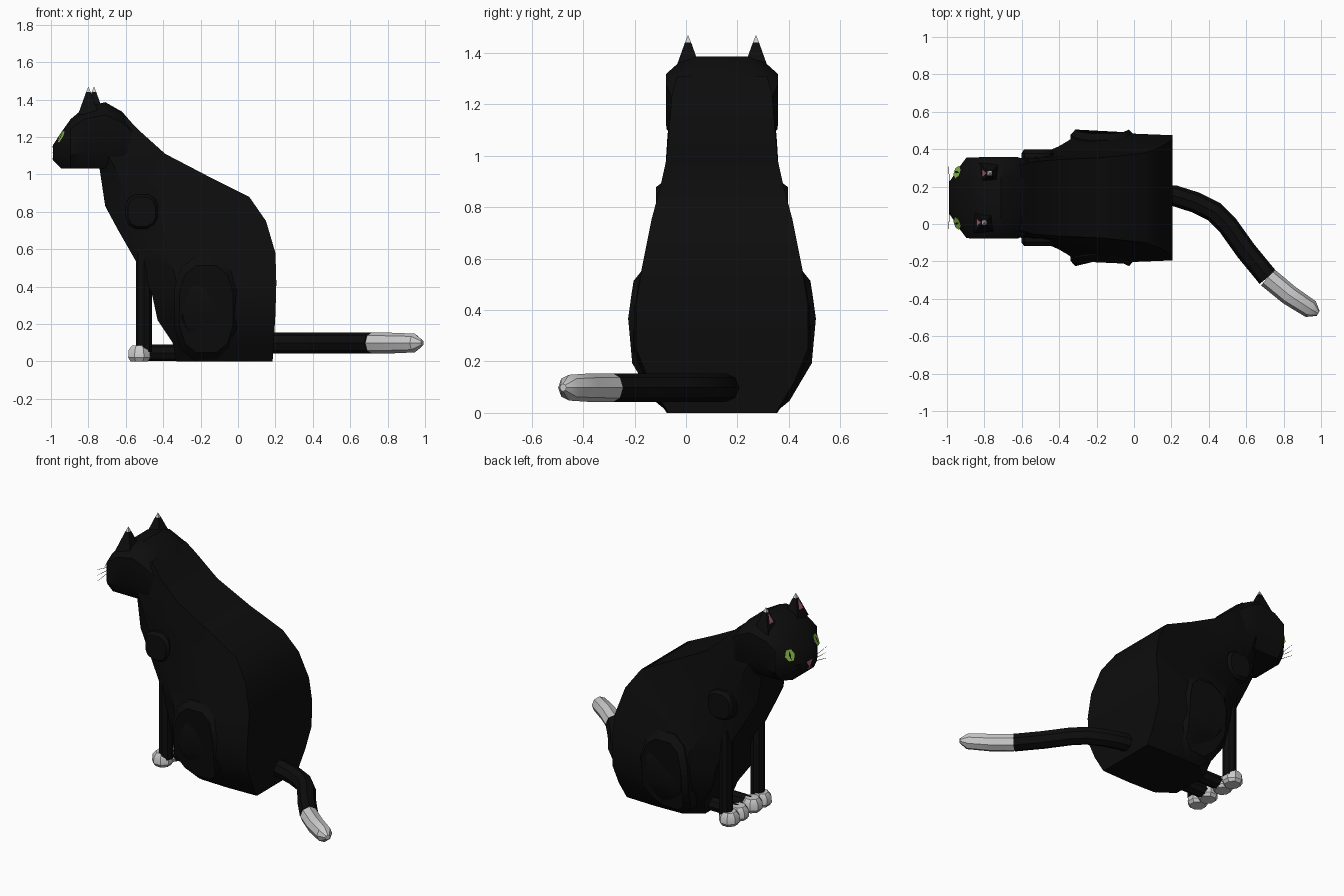
import bpy, bmesh, math
from mathutils import Vector
from mathutils.bvhtree import BVHTree

if "Cube" in bpy.data.objects:
    bpy.data.objects.remove(bpy.data.objects["Cube"])

CY = 0.14  # the cat's plane of symmetry


def material(name, rgb):
    m = bpy.data.materials.new(name)
    m.diffuse_color = (*rgb, 1)
    m.use_nodes = True
    m.node_tree.nodes["Principled BSDF"].inputs["Base Color"].default_value = m.diffuse_color
    return m


BLACK = material("black fur", (0.004, 0.004, 0.004))
WHITE = material("white fur", (0.75, 0.75, 0.75))
GREEN = material("eye green", (0.25, 0.5, 0.06))
PINK = material("pink", (0.45, 0.13, 0.17))


def make(name, verts, faces, mat, smooth=True):
    bm = bmesh.new()
    vs = [bm.verts.new(v) for v in verts]
    for f in faces:
        bm.faces.new([vs[i] for i in f])
    if len(faces) > 1:
        bmesh.ops.recalc_face_normals(bm, faces=bm.faces)
    me = bpy.data.meshes.new(name)
    bm.to_mesh(me)
    bm.free()
    me.materials.append(mat)
    ob = bpy.data.objects.new(name, me)
    bpy.context.collection.objects.link(ob)
    if smooth:
        bpy.ops.object.select_all(action='DESELECT')
        ob.select_set(True)
        bpy.context.view_layer.objects.active = ob
        bpy.ops.object.shade_smooth_by_angle(angle=math.radians(35))
    return ob


def loft(name, rings, mat, smooth=True):
    n = len(rings[0])
    verts = [v for r in rings for v in r]
    faces = [(k * n + i, k * n + (i + 1) % n, (k + 1) * n + (i + 1) % n, (k + 1) * n + i)
             for k in range(len(rings) - 1) for i in range(n)]
    faces += [tuple(range(n)), tuple(range(len(verts) - n, len(verts)))]
    return make(name, verts, faces, mat, smooth)


def tube(name, path, radii, mat, n=8, phase=0.0, smooth=True):
    pts = [Vector(p) for p in path]
    rings = []
    for i, p in enumerate(pts):
        t = (pts[min(i + 1, len(pts) - 1)] - pts[max(i - 1, 0)]).normalized()
        up = Vector((0, 0, 1)) if abs(t.z) < 0.9 else Vector((1, 0, 0))
        a = t.cross(up).normalized()
        b = a.cross(t)
        ang = [phase + 2 * math.pi * k / n for k in range(n)]
        rings.append([p + radii[i] * (a * math.cos(u) + b * math.sin(u)) for u in ang])
    return loft(name, rings, mat, smooth)


# Body: slanted rings given as front x, front z, back x, back z, half width
body = [(-0.33, 0, 0.185, 0, 0.215), (-0.35, 0.10, 0.192, 0.12, 0.29),
        (-0.43, 0.22, 0.20, 0.25, 0.345), (-0.46, 0.36, 0.205, 0.42, 0.345),
        (-0.50, 0.46, 0.20, 0.58, 0.318), (-0.56, 0.56, 0.15, 0.75, 0.283),
        (-0.64, 0.70, 0.06, 0.88, 0.247), (-0.71, 0.83, -0.16, 0.99, 0.222),
        (-0.74, 1.03, -0.39, 1.11, 0.212), (-0.76, 1.10, -0.54, 1.245, 0.20),
        (-0.75, 1.20, -0.60, 1.31, 0.18)]
rings = []
for fx, fz, bx, bz, w in body:
    half = [(0, 0.6), (0.22, 0.97), (0.6, 1.0), (1, 0.97)]
    pt = lambda t, s: Vector((fx + (bx - fx) * t, CY + s * w, fz + (bz - fz) * t))
    rings.append([pt(t, s) for t, s in half] + [pt(t, -s) for t, s in reversed(half)])
loft("body", rings, BLACK)

# Head: sections along x as x, bottom z, top z, half width
head = [(-0.99, 1.075, 1.155, 0.08), (-0.945, 1.03, 1.225, 0.15), (-0.895, 1.03, 1.295, 0.216),
        (-0.82, 1.03, 1.358, 0.217), (-0.71, 1.03, 1.386, 0.217),
        (-0.62, 1.03, 1.335, 0.217), (-0.55, 1.05, 1.255, 0.19)]
rings = []
for x, lo, hi, w in head:
    half = [(0.45, 1), (0.78, 0.93), (1, 0.81), (1, 0.28), (0.72, 0)]
    pt = lambda s, t: Vector((x, CY + s * w, lo + (hi - lo) * t))
    rings.append([pt(s, t) for s, t in half] + [pt(-s, t) for s, t in reversed(half)])
head_ob = loft("head", rings, BLACK)
tree = BVHTree.FromPolygons([v.co for v in head_ob.data.vertices],
                            [tuple(p.vertices) for p in head_ob.data.polygons])


def patch(name, near, rx, ry, n, mat, lift, phase=0.0):
    """Flat polygon lying on the head surface."""
    p, nor, _, _ = tree.find_nearest(Vector(near))
    if nor.x > 0:
        nor = -nor
    a = Vector((0, 0, 1)).cross(nor).normalized()
    b = nor.cross(a)
    ang = [phase + 2 * math.pi * k / n for k in range(n)]
    verts = [p + nor * lift + a * rx * math.cos(u) + b * ry * math.sin(u) for u in ang]
    make(name, verts, [tuple(range(n))], mat, False)


# Nose and mouth
patch("nose", (-1.02, CY, 1.115), 0.035, 0.03, 3, PINK, 0.003, -math.pi / 2)
patch("mouth", (-1.02, CY, 1.082), 0.03, 0.004, 4, PINK, 0.003)


def pad(name, s, cx, cz, rx, rz, bulge, width):
    """Low raised limb muscle that follows the side of the body."""
    rings = []
    for k, off in ((1.0, -0.10), (1.0, -0.008), (0.84, bulge)):
        ring = []
        for i in range(12):
            u = 2 * math.pi * (i + 0.5) / 12
            c, q = math.cos(u), math.sin(u)
            x = cx + k * rx * math.copysign(abs(c) ** 0.75, c)
            z = max(0.002, cz + k * rz * math.copysign(abs(q) ** 0.75, q))
            ring.append((x, CY + s * (width(z) + off), z))
        rings.append(ring)
    loft(name, rings, BLACK)


def hip_width(z):
    return 0.215 + 0.13 * z / 0.22 if z < 0.22 else 0.345 - max(0, z - 0.38) * 0.16


def paw(name, x, y):
    tube(name, [(x, y, z) for z in (0, 0.02, 0.06, 0.085)],
         (0.05, 0.064, 0.062, 0.042), WHITE, 8, math.pi / 8)


for s, side in ((-1, "right"), (1, "left")):
    # Legs and paws
    pad(f"{side}_haunch", s, -0.17, 0.28, 0.175, 0.285, 0.02, hip_width)
    pad(f"{side}_shoulder", s, -0.515, 0.80, 0.09, 0.095, 0.012, lambda z: 0.245)
    y = CY + s * 0.165
    tube(f"{side}_front_leg", [(-0.503, y, 0.05), (-0.503, y, 0.75)], (0.043, 0.043), BLACK)
    paw(f"{side}_front_paw", -0.528, y)
    y = CY + s * 0.07
    tube(f"{side}_hind_foot", [(-0.2, y, 0.045), (-0.52, y, 0.045)], (0.044, 0.044), BLACK)
    paw(f"{side}_hind_paw", -0.528, y)

    # Ears with white tips and pink insides
    y, x = CY + s * 0.132, -0.785 + s * 0.015
    tube(f"{side}_ear", [(x, y, 1.32), (x, y, 1.44)], (0.078, 0.017), BLACK, 4, math.pi / 4, False)
    tube(f"{side}_ear_tip", [(x, y, 1.44), (x, y, 1.468)], (0.017, 0.001), WHITE, 4, math.pi / 4, False)
    make(f"{side}_inner_ear", [(x - 0.042, y - 0.022, 1.375), (x - 0.042, y + 0.022, 1.375),
                               (x - 0.017, y, 1.435)], [(0, 2, 1)], PINK, False)

    # Eyes on the slanted cheeks
    spot = (-0.955, CY + s * 0.14, 1.205)
    patch(f"{side}_eye", spot, 0.036, 0.04, 6, GREEN, 0.003)
    patch(f"{side}_pupil", spot, 0.007, 0.03, 4, BLACK, 0.005)

    # Whiskers
    for i in range(3):
        z = 1.10 + 0.015 * i
        tube(f"{side}_whisker_{i + 1}", [(-0.985, CY + s * 0.06, z),
             (-0.992, CY + s * 0.175, z + 0.022 * (i - 1))], (0.002, 0.001), BLACK, 4)

# Tail lying on the ground, with a white end
path = [(0.1, 0.155), (0.22, 0.15), (0.33, 0.115), (0.43, 0.065), (0.50, -0.005),
        (0.60, -0.145), (0.715, -0.285)]
tube("tail", [(x, y, 0.098) for x, y in path], [0.056] * 7, BLACK)
tip = [(0.715, -0.285), (0.83, -0.38), (0.945, -0.455), (0.985, -0.478)]
tube("tail_tip", [(x, y, 0.098) for x, y in tip], (0.056, 0.055, 0.05, 0.015), WHITE)
